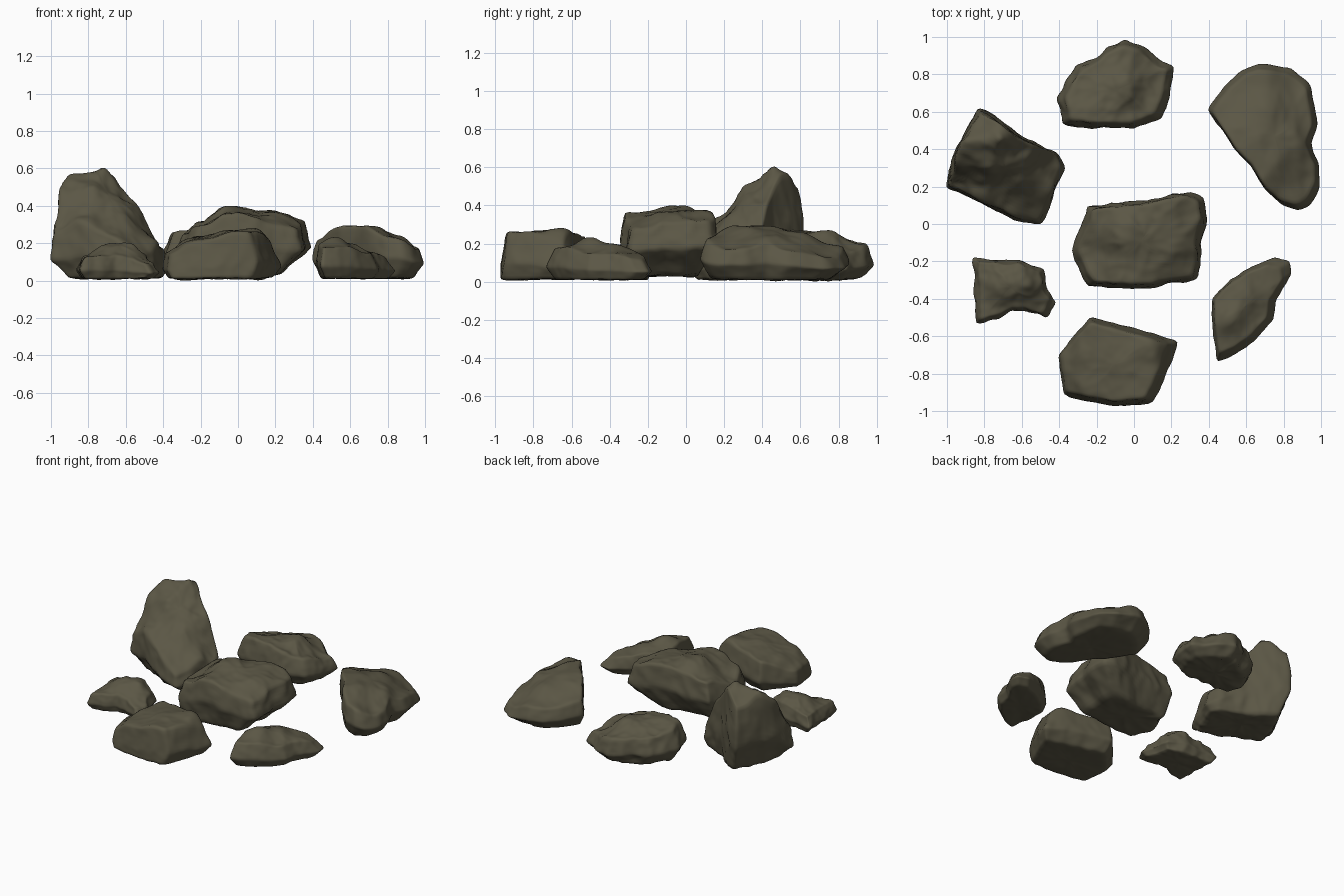
import bpy, bmesh
from mathutils import Vector, Matrix, noise

if "Cube" in bpy.data.objects:
    bpy.data.objects.remove(bpy.data.objects["Cube"])

stone = bpy.data.materials.new("olive_grey_stone")
stone.diffuse_color = (0.105, 0.095, 0.06, 1)
stone.use_nodes = True
stone.node_tree.nodes["Principled BSDF"].inputs["Base Color"].default_value = stone.diffuse_color
SEG = 110


def resample(pts, n):
    """Even arc-length samples round a closed outline."""
    P = [Vector(p) for p in pts]
    P.append(P[0])
    total = sum((b - a).length for a, b in zip(P, P[1:]))
    out, i, done = [], 0, 0.0
    for k in range(n):
        d = total * k / n
        while i < len(P) - 2 and d > done + (P[i + 1] - P[i]).length:
            done += (P[i + 1] - P[i]).length
            i += 1
        out.append(P[i].lerp(P[i + 1], (d - done) / (P[i + 1] - P[i]).length))
    return out


def height(p, tops):
    """Top height: locally fitted planes through a few measured points."""
    M, rhs = Matrix.Diagonal((0, 0.0, 0.0)), Vector((0, 0, 0))
    wsum = 0
    for x, y, z in tops:
        dx, dy = x - p.x, y - p.y
        w = 1 / (dx * dx + dy * dy + 0.002) ** 2
        row = Vector((1, dx, dy))
        for a in range(3):
            for b in range(3):
                M[a][b] += w * row[a] * row[b]
        rhs += row * (w * z)
        wsum += w
    M[1][1] += wsum * 0.0012
    M[2][2] += wsum * 0.0012
    zs = [t[2] for t in tops]
    z = (M.inverted_safe() @ rhs)[0]
    return min(max(z, min(zs) * 0.75), max(zs) * 1.01)


def rock(name, outline, centre, tops, base=0.85, belt=0.45, shoulder=0.85,
         shift=(0, 0), base_shift=(0, 0), floor=0.012, rough=1.0):
    c, up, dn = Vector(centre), Vector(shift), Vector(base_shift)
    loop = [c + (q - c) * 1.02 for q in resample(outline, SEG)]
    # (radius, part of height, centre offset) from underside to crown
    rings = [(base * k / 7, 0, dn) for k in range(1, 7)]
    rings += [(base + (1 - base) * k / 8, belt * k / 8, dn * (1 - k / 8)) for k in range(9)]
    rings += [(1 + (shoulder - 1) * k / 8, belt + (1 - belt) * k / 8, up * k / 8) for k in range(1, 9)]
    rings += [(shoulder * (1 - k / 16), 1, up) for k in range(1, 16)]
    bm = bmesh.new()
    rows = []
    for r, t, off in rings:
        row = []
        for q in loop:
            p = c + (q - c) * r + off
            z = floor + (height(p, tops) - floor) * t
            row.append(bm.verts.new((p.x, p.y, z)))
        rows.append(row)
    for a, b in zip(rows, rows[1:]):
        for i in range(SEG):
            j = (i + 1) % SEG
            bm.faces.new((a[i], a[j], b[j], b[i]))
    bm.faces.new(rows[-1])
    bm.faces.new(rows[0][::-1])
    bmesh.ops.poke(bm, faces=[f for f in bm.faces if len(f.verts) > 4])
    for _ in range(2):
        bmesh.ops.smooth_vert(bm, verts=bm.verts, factor=0.5, use_axis_x=True,
                              use_axis_y=True, use_axis_z=True)
    bmesh.ops.recalc_face_normals(bm, faces=bm.faces)
    bm.normal_update()
    # weathered lumps, chips and fine grain
    moves = []
    for v in bm.verts:
        p = v.co
        lump = noise.noise(p * 5) * 0.010
        chip = (0.25 - abs(noise.noise(p * 9 + Vector((7, 3, 1))))) * 0.014
        grain = noise.noise(p * 24) * 0.004
        moves.append(v.normal * (lump + chip + grain) * rough)
    for v, m in zip(bm.verts, moves):
        v.co += m
        v.co.z = max(v.co.z, 0)
    me = bpy.data.meshes.new(name)
    bm.to_mesh(me)
    bm.free()
    me.materials.append(stone)
    ob = bpy.data.objects.new(name, me)
    bpy.context.collection.objects.link(ob)
    for f in me.polygons:
        f.use_smooth = True
    return ob


# overhanging block in the middle
rock("centre_rock",
     [(-.33, -.14), (-.27, 0), (-.25, .1), (0, .12), (.1, .13), (.2, .16), (.3, .17), (.37, .14),
      (.39, .02), (.36, -.1), (.36, -.22), (.33, -.3), (.2, -.31), (.1, -.34), (-.05, -.34),
      (-.24, -.33), (-.29, -.24)], (.04, -.09),
     [(-.28, -.15, .25), (-.2, .05, .32), (-.05, -.05, .4), (-.05, -.28, .36), (.15, .1, .37),
      (.2, -.1, .37), (.36, .1, .32), (.33, -.25, .28), (-.2, -.28, .3)],
     base=.72, belt=.52, shoulder=.9, base_shift=(-.06, -.03), floor=.03)

# tall leaning slab at the left
rock("tall_left_rock",
     [(-1, .2), (-.96, .38), (-.9, .5), (-.83, .62), (-.74, .57), (-.6, .46), (-.41, .38),
      (-.37, .3), (-.42, .18), (-.46, .08), (-.5, 0), (-.65, .03), (-.85, .13)], (-.69, .31),
     [(-.72, .46, .62), (-.8, .45, .585), (-.87, .42, .575), (-.83, .56, .5), (-.7, .51, .57),
      (-.93, .35, .5), (-.78, .32, .51), (-.66, .34, .46), (-.58, .38, .42), (-.42, .33, .18),
      (-.5, .07, .15), (-.48, .2, .23), (-.66, .1, .25), (-.62, .24, .36), (-.96, .21, .27),
      (-.82, .18, .34)],
     base=.8, belt=.4, shoulder=.93, base_shift=(.03, 0))

# broad wedge at the back right
rock("right_back_rock",
     [(.4, .61), (.5, .75), (.58, .82), (.67, .855), (.84, .83), (.94, .75), (.98, .53), (.94, .43),
      (.99, .31), (.99, .2), (.94, .1), (.88, .075), (.8, .1), (.71, .18), (.63, .31), (.54, .4),
      (.46, .52)],
     (.76, .47),
     [(.45, .6, .22), (.55, .5, .28), (.65, .45, .29), (.72, .32, .29), (.83, .13, .23),
      (.95, .22, .17), (.95, .5, .17), (.85, .45, .25), (.7, .6, .26), (.68, .78, .19),
      (.55, .73, .19), (.88, .75, .13)],
     base=.8, belt=.5, shoulder=.91, shift=(-.01, 0), base_shift=(-.01, -.02), rough=.6)

# lumpy boulder at the back
rock("back_rock",
     [(-.41, .66), (-.38, .6), (-.38, .54), (-.2, .515), (0, .52), (.14, .57), (.19, .7), (.21, .84),
      (.15, .86), (.05, .95), (-.05, .98), (-.15, .94), (-.2, .89), (-.3, .85), (-.36, .76)],
     (-.09, .72),
     [(-.34, .58, .26), (-.2, .6, .27), (-.05, .73, .27), (-.05, .9, .2), (.15, .8, .15),
      (.1, .62, .2), (-.28, .78, .22)],
     base=.78, belt=.42, shoulder=.86, rough=1.2)

# flat-topped block at the front
rock("front_rock",
     [(-.4, -.7), (-.32, -.6), (-.23, -.5), (0, -.56), (.23, -.63), (.2, -.74), (.1, -.95),
      (-.1, -.97), (-.37, -.91)], (-.09, -.75),
     [(-.36, -.7, .15), (-.28, -.7, .225), (-.2, -.56, .24), (-.05, -.75, .27), (.1, -.68, .28),
      (-.28, -.86, .21), (-.35, -.88, .14), (0, -.93, .26), (.07, -.85, .26), (.2, -.66, .2)],
     base=.88, belt=.35, shoulder=.88, shift=(-.02, 0), base_shift=(-.01, -.03), rough=.6)

# narrow wedge at the front right
rock("right_front_rock",
     [(.42, -.4), (.49, -.32), (.62, -.23), (.75, -.18), (.83, -.2), (.84, -.27), (.76, -.4),
      (.745, -.51), (.65, -.615), (.54, -.695), (.45, -.73), (.42, -.56)], (.6, -.45),
     [(.45, -.42, .18), (.52, -.5, .235), (.47, -.66, .18), (.6, -.4, .2), (.68, -.3, .155),
      (.8, -.23, .115), (.68, -.52, .15), (.58, -.62, .18)],
     base=.84, belt=.4, shoulder=.84, shift=(-.015, 0), rough=.6)

# small chipped rock at the left front
rock("left_front_rock",
     [(-.86, -.18), (-.75, -.19), (-.6, -.19), (-.48, -.24), (-.46, -.35), (-.42, -.42),
      (-.47, -.5), (-.57, -.46), (-.65, -.46), (-.72, -.5), (-.84, -.53), (-.85, -.4)],
     (-.66, -.34),
     [(-.82, -.25, .13), (-.8, -.45, .13), (-.7, -.33, .2), (-.57, -.3, .2), (-.47, -.44, .09),
      (-.5, -.27, .13)],
     base=.85, belt=.4, shoulder=.85, rough=1.1)
